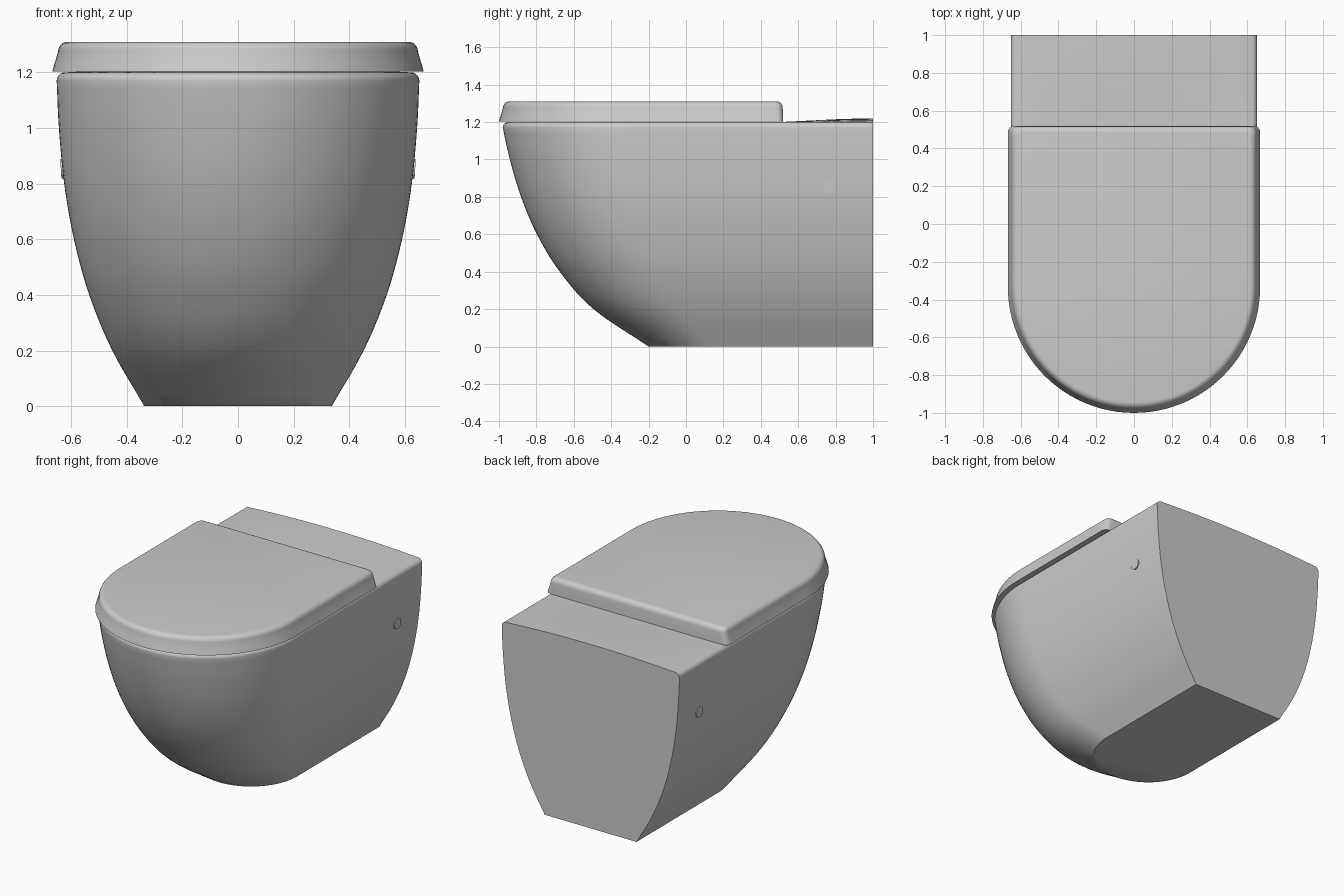
import bpy, bmesh, math

if "Cube" in bpy.data.objects:
    bpy.data.objects.remove(bpy.data.objects["Cube"])

ARC = 48  # segments in the rounded front


def spline(pts, t):
    """Catmull-Rom through tuples; t runs from 0 to len(pts) - 1."""
    i = min(int(t), len(pts) - 2)
    u = t - i
    b, c = pts[i], pts[i + 1]
    a = pts[i - 1] if i > 0 else [2 * p - q for p, q in zip(b, c)]
    d = pts[i + 2] if i + 2 < len(pts) else [2 * q - p for p, q in zip(b, c)]
    return [0.5 * (2 * q + (r - p) * u + (2 * p - 5 * q + 4 * r - s) * u * u
                   + (3 * q - p - 3 * r + s) * u ** 3) for p, q, r, s in zip(a, b, c, d)]


def u_ring(w, front, yc, back, corner=0.0):
    """U-shaped outline from the right rear, round the front, to the left rear."""
    half = []
    if corner:
        for k in range(7):
            a = math.pi / 2 * (1 - k / 6)
            half.append((w - corner + corner * math.cos(a), back - corner + corner * math.sin(a)))
    else:
        half.append((w, back))
    y0 = half[-1][1]
    half += [(w, y0 + (yc - y0) * k / 8) for k in range(1, 8)]
    half += [(w * math.cos(math.pi / 2 * k / (ARC // 2)), yc - (yc - front) * math.sin(math.pi / 2 * k / (ARC // 2)))
             for k in range(ARC // 2)]
    return half + [(0, front)] + [(-x, y) for x, y in reversed(half)]


def bridge(bm, rings, closed):
    for lo, hi in zip(rings, rings[1:]):
        n = len(lo)
        for i in range(n if closed else n - 1):
            j = (i + 1) % n
            bm.faces.new((lo[i], hi[i], hi[j], lo[j]))


def finish(bm, name, angle=40):
    bmesh.ops.remove_doubles(bm, verts=bm.verts, dist=1e-5)
    bmesh.ops.recalc_face_normals(bm, faces=bm.faces)
    mesh = bpy.data.meshes.new(name)
    bm.to_mesh(mesh)
    bm.free()
    ob = bpy.data.objects.new(name, mesh)
    bpy.context.collection.objects.link(ob)
    bpy.ops.object.select_all(action='DESELECT')
    ob.select_set(True)
    bpy.context.view_layer.objects.active = ob
    bpy.ops.object.shade_smooth_by_angle(angle=math.radians(angle))
    return ob


# Bowl body: (height, half width, front y)
profile = [(0, 0.337, -0.2), (0.2, 0.452, -0.495), (0.4, 0.535, -0.675), (0.6, 0.59, -0.797),
           (0.8, 0.625, -0.882), (1.0, 0.644, -0.942), (1.17, 0.652, -0.98)]
levels = [spline(profile, k / 5) for k in range(5 * (len(profile) - 1) + 1)]
R = 0.03
for k in range(1, 7):
    a = math.pi / 2 * k / 6
    d = R * (1 - math.cos(a))
    levels.append((1.17 + R * math.sin(a), 0.652 - d, -0.98 + d))

bm = bmesh.new()
rings = []
for z, w, f in levels:
    yc = min(f + w, 0.14)
    rings.append([bm.verts.new((x, y, z)) for x, y in u_ring(w, f, yc, 1.0)])
bridge(bm, rings, False)
bm.faces.new(rings[0])

# Deck: crossways rows with a slight crown towards the wall
top, n, M = rings[-1], len(rings[-1]), 12
rows = []
for i in range(n // 2):
    p, q = top[i], top[n - 1 - i]
    t = max(0, min(1, (p.co.y - 0.5) / 0.4))
    row = [p]
    for k in range(1, M):
        s = 1 - 2 * k / M
        row.append(bm.verts.new((p.co.x * s, p.co.y, 1.2 + 0.02 * t * (1 - s * s))))
    rows.append(row + [q])
bridge(bm, rows, False)
for k in range(M):
    bm.faces.new((rows[-1][k], rows[-1][k + 1], top[n // 2]))
bm.faces.new([r[0] for r in rings] + rows[0][1:-1] + [r[-1] for r in reversed(rings)])
finish(bm, "bowl_body")

# Lid: (height, side and front inset, rear inset)
lid_levels = [(1.203, 0, 0), (1.24, 0.011, 0.001), (1.275, 0.021, 0.003)]
for k in range(1, 7):
    a = math.pi / 2 * k / 6
    d = 1 - math.cos(a)
    lid_levels.append((1.275 + 0.035 * math.sin(a), 0.021 + 0.034 * d, 0.003 + 0.03 * d))
bm = bmesh.new()
rings = [[bm.verts.new((x, y, z)) for x, y in u_ring(0.668 - d, -1 + d, -0.332, 0.52 - b, 0.035)]
         for z, d, b in lid_levels]
bridge(bm, rings, True)
bm.faces.new(rings[0])
bm.faces.new(rings[-1])
finish(bm, "lid")

# Fixing caps on both sides
for side, name in ((1, "fixing_cap_right"), (-1, "fixing_cap_left")):
    bm = bmesh.new()
    bmesh.ops.create_cone(bm, cap_ends=True, segments=32, radius1=0.035, radius2=0.035, depth=0.04)
    for v in bm.verts:
        x, y, z = v.co
        v.co = (side * (0.617 + z + 0.06 * y), 0.765 + x, 0.853 + y)
    finish(bm, name)
